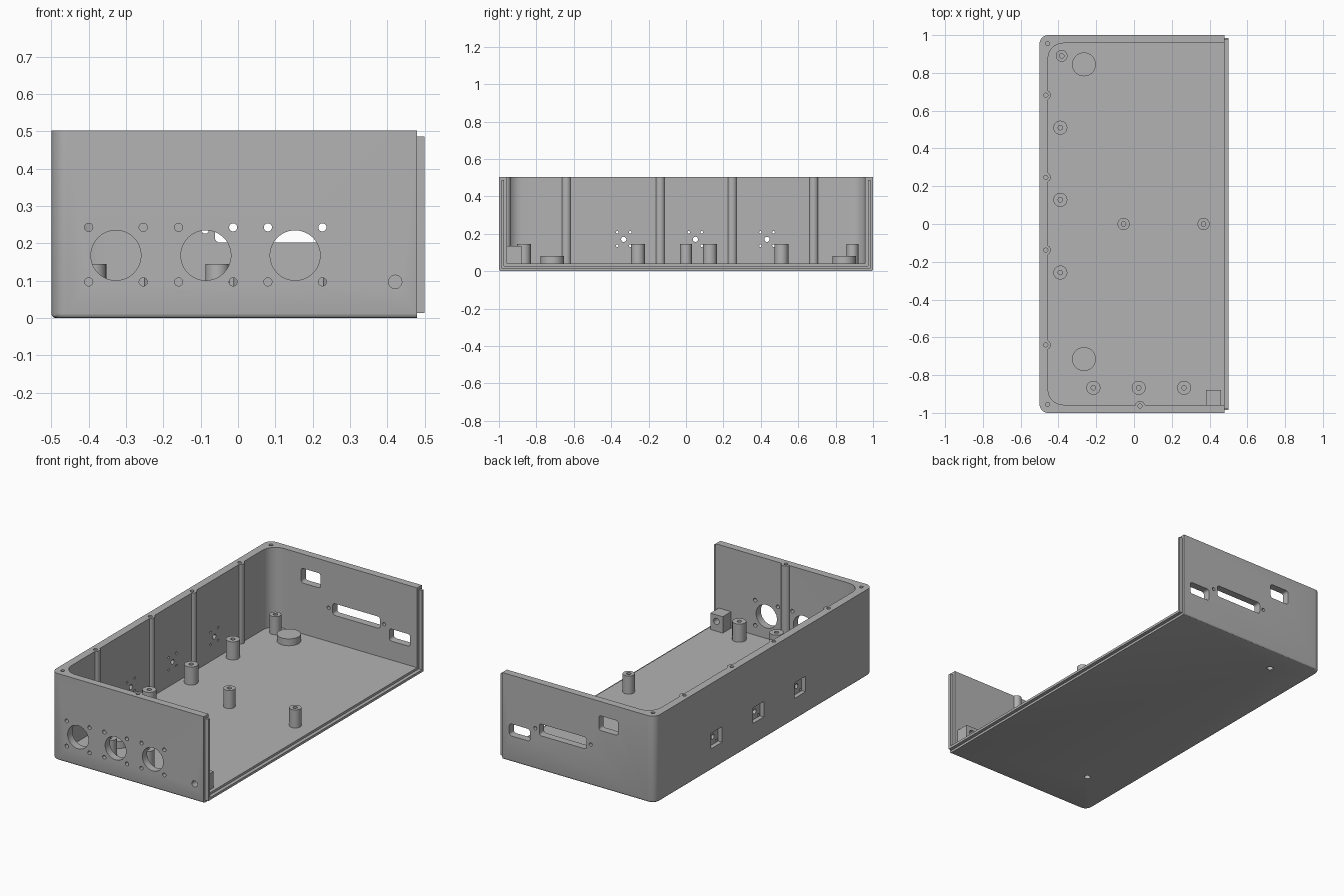
import bpy, bmesh, math
from mathutils import Vector, Matrix

if "Cube" in bpy.data.objects:
    bpy.data.objects.remove(bpy.data.objects["Cube"])

H, FLOOR = 0.503, 0.04
grey = bpy.data.materials.new("matte grey")
grey.diffuse_color = (0.45, 0.45, 0.45, 1)
grey.use_nodes = True
grey.node_tree.nodes["Principled BSDF"].inputs["Base Color"].default_value = grey.diffuse_color


def finish(name, bm):
    bmesh.ops.recalc_face_normals(bm, faces=bm.faces)
    me = bpy.data.meshes.new(name)
    bm.to_mesh(me)
    bm.free()
    me.materials.append(grey)
    ob = bpy.data.objects.new(name, me)
    bpy.context.collection.objects.link(ob)
    return ob


def prism(bm, pts, vec):
    """Extrude a closed outline of 3D points along vec."""
    face = bm.faces.new([bm.verts.new(p) for p in pts])
    new = bmesh.ops.extrude_face_region(bm, geom=[face])["geom"]
    bmesh.ops.translate(bm, verts=[v for v in new if isinstance(v, bmesh.types.BMVert)], vec=vec)


def box(bm, x0, x1, y0, y1, z0, z1):
    prism(bm, [(x0, y0, z0), (x1, y0, z0), (x1, y1, z0), (x0, y1, z0)], (0, 0, z1 - z0))


def rod(bm, start, axis, length, r, n=32):
    """Cylinder from start along 'x', 'y' or 'z'."""
    d = {"x": Vector((1, 0, 0)), "y": Vector((0, 1, 0)), "z": Vector((0, 0, 1))}[axis]
    rot = d.to_track_quat("Z", "Y").to_matrix().to_4x4()
    m = Matrix.Translation(Vector(start) + d * length / 2) @ rot
    bmesh.ops.create_cone(bm, cap_ends=True, segments=n, radius1=r, radius2=r, depth=length, matrix=m)


def rounded(x0, x1, y0, y1, radii, seg=8):
    """2D rectangle; radii go counter-clockwise from the low corner."""
    pts = []
    corners = [(x0, y0, 1, 1), (x1, y0, -1, 1), (x1, y1, -1, -1), (x0, y1, 1, -1)]
    for i, ((x, y, sx, sy), r) in enumerate(zip(corners, radii)):
        for k in range(seg + 1 if r else 1):
            a = math.pi * (1 + i / 2 + k / seg / 2)
            pts.append((x + sx * r + r * math.cos(a), y + sy * r + r * math.sin(a)) if r else (x, y))
    return pts


def cut(ob, bm):
    """Subtract the given mesh from an object."""
    cutter = finish("cutter", bm)
    mod = ob.modifiers.new("cut", "BOOLEAN")
    mod.operation, mod.solver, mod.object = "DIFFERENCE", "EXACT", cutter
    dg = bpy.context.evaluated_depsgraph_get()
    dg.update()
    me = bpy.data.meshes.new_from_object(ob.evaluated_get(dg))
    ob.modifiers.clear()
    ob.data = me
    bpy.data.objects.remove(cutter)


# Outer shell, with softened bottom edges
bm = bmesh.new()
prism(bm, [(x, y, 0) for x, y in rounded(-0.5, 0.48, -1, 1, (0.045, 0, 0, 0.045))], (0, 0, H))
low = [e for e in bm.edges if all(v.co.z < 1e-5 for v in e.verts)
       and not all(v.co.x > 0.479 for v in e.verts)]
bmesh.ops.bevel(bm, geom=low, offset=0.012, segments=3, profile=0.5, affect="EDGES")
case = finish("case_body", bm)

# Cavity, leaving screw pillars standing along the walls
bm = bmesh.new()
prism(bm, [(x, y, FLOOR) for x, y in rounded(-0.455, 0.7, -0.957, 0.957, (0.08, 0, 0, 0.08))], (0, 0, 0.7))
cavity = finish("cavity", bm)
pillars = [(-0.467, y) for y in (-0.64, -0.138, 0.247, 0.682)] + [(0.032, -0.963)]
bm = bmesh.new()
for x, y in pillars:
    rod(bm, (x, y, -0.1), "z", 1, 0.026)
cut(cavity, bm)
bm = bmesh.new()
bm.from_mesh(cavity.data)
bpy.data.objects.remove(cavity)
cut(case, bm)

# Square switch recesses on the outer left wall
switches = (-0.333, 0.05, 0.433)
bm = bmesh.new()
for y in switches:
    box(bm, -0.6, -0.475, y - 0.05, y + 0.05, 0.125, 0.215)
cut(case, bm)

# All holes and openings
discs = [(-0.265, 0.845), (-0.265, -0.715)]
bm = bmesh.new()
for y in switches:
    rod(bm, (-0.6, y, 0.17), "x", 0.25, 0.014, 16)
    for sy in (-1, 1):
        for sz in (-1, 1):
            rod(bm, (-0.6, y + sy * 0.035, 0.172 + sz * 0.036), "x", 0.25, 0.007, 12)
for x in (-0.327, -0.086, 0.153):                      # front sockets
    rod(bm, (x, -1.1, 0.168), "y", 0.2, 0.067, 48)
    for sx in (-1, 1):
        for z in (0.097, 0.243):
            rod(bm, (x + sx * 0.073, -1.1, z), "y", 0.2, 0.011, 16)
rod(bm, (0.421, -1.1, 0.097), "y", 0.3, 0.018, 24)
for x0, x1, z0, z1 in ((-0.265, -0.14, 0.335, 0.42), (-0.062, 0.242, 0.202, 0.27), (0.302, 0.435, 0.15, 0.22)):
    prism(bm, [(x, 0.9, z) for x, z in rounded(x0, x1, z0, z1, (0.014,) * 4, 4)], (0, 0.2, 0))
for x in (-0.088, 0.268):                              # back connector screws
    rod(bm, (x, 0.9, 0.236), "y", 0.2, 0.01, 16)
for x, y in pillars + [(-0.457, -0.955), (-0.457, 0.955)]:
    rod(bm, (x, y, 0.38), "z", 0.3, 0.011, 16)
for x, y in discs:
    rod(bm, (x, y, -0.1), "z", 0.2, 0.017, 24)
cut(case, bm)

# U-shaped tongue around the open side
bm = bmesh.new()
o, i = 0.986, 0.973
prism(bm, [(0.48, y, z) for y, z in ((-o, 0.013), (o, 0.013), (o, 0.487), (i, 0.487),
                                     (i, 0.027), (-i, 0.027), (-i, 0.487), (-o, 0.487))], (0.02, 0, 0))
finish("edge_tongue", bm)

# Mounting posts with blind screw holes
posts = [(-0.39, y, 0.037) for y in (0.51, 0.128, -0.257)] + [(-0.055, 0, 0.032), (0.368, 0, 0.032)]
posts += [(x, -0.867, 0.037) for x in (-0.215, 0.025, 0.265)] + [(-0.383, 0.89, 0.031)]
for x, y, r in posts:
    bm = bmesh.new()
    rod(bm, (x, y, FLOOR), "z", 0.145 - FLOOR, r)
    post = finish("mounting_post", bm)
    bm = bmesh.new()
    rod(bm, (x, y, 0.065), "z", 0.2, 0.012, 16)
    cut(post, bm)

# Low foot bosses, drilled from below
for x, y in discs:
    bm = bmesh.new()
    rod(bm, (x, y, FLOOR), "z", 0.04, 0.063, 48)
    boss = finish("foot_boss", bm)
    bm = bmesh.new()
    rod(bm, (x, y, -0.1), "z", 0.165, 0.017, 24)
    cut(boss, bm)

# Drilled block in the front corner
bm = bmesh.new()
box(bm, 0.38, 0.46, -0.957, -0.88, FLOOR, 0.135)
block = finish("corner_block", bm)
bm = bmesh.new()
rod(bm, (0.421, -1.1, 0.097), "y", 0.3, 0.018, 24)
cut(block, bm)

# Smooth the round surfaces and keep edges crisp
bpy.ops.object.select_all(action="DESELECT")
for ob in bpy.context.scene.objects:
    ob.select_set(True)
bpy.context.view_layer.objects.active = case
bpy.ops.object.shade_smooth_by_angle(angle=math.radians(30))
